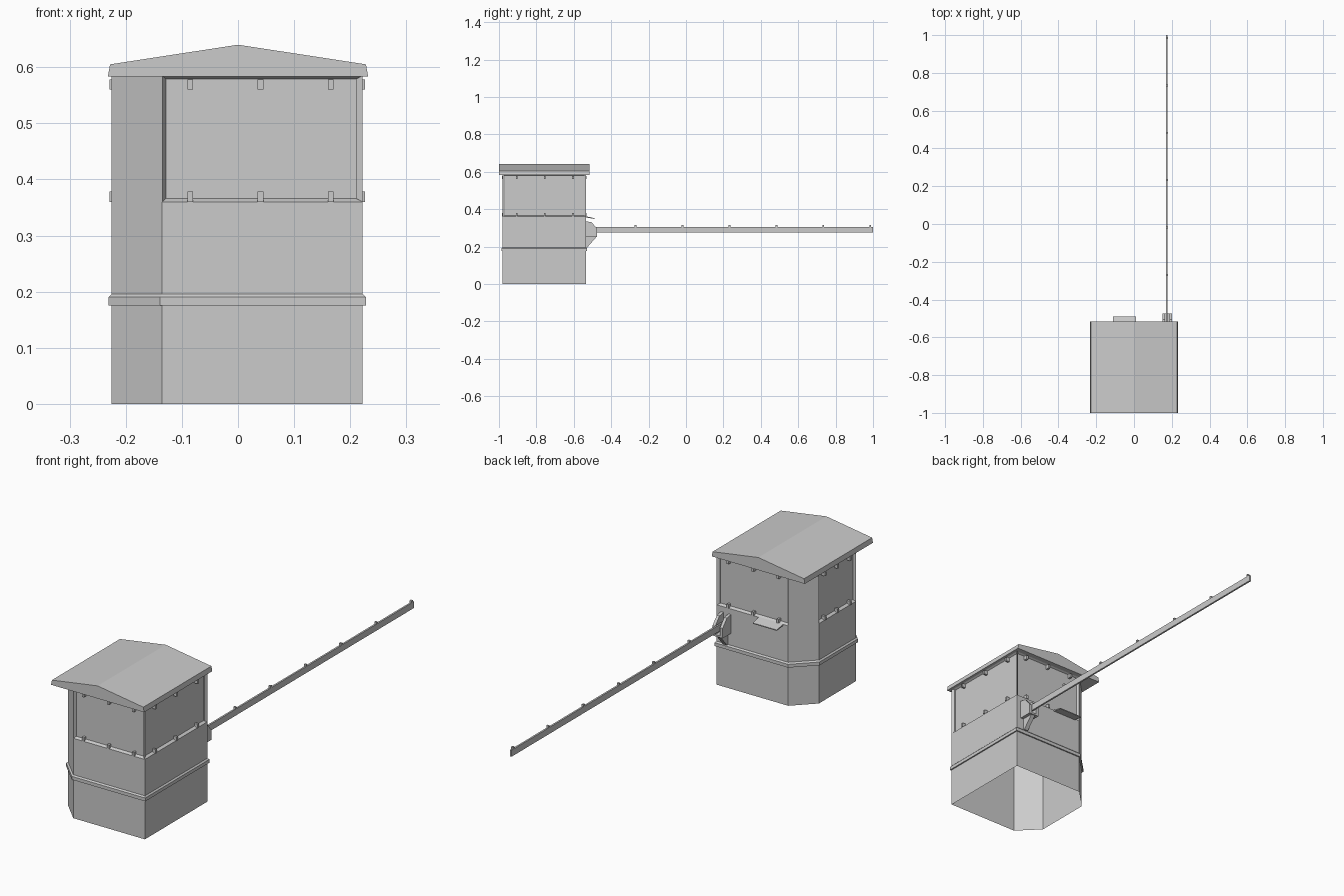
import bpy, bmesh
from mathutils import Vector

cube = bpy.data.objects.get("Cube")
if cube:
    bpy.data.objects.remove(cube)

grey = bpy.data.materials.new("plain_grey")
grey.use_nodes = True
GREY = (0.6, 0.6, 0.6, 1)
grey.diffuse_color = GREY
grey.node_tree.nodes["Principled BSDF"].inputs["Base Color"].default_value = GREY


def finish(name, bm):
    me = bpy.data.meshes.new(name)
    bm.to_mesh(me)
    bm.free()
    me.materials.append(grey)
    ob = bpy.data.objects.new(name, me)
    bpy.context.collection.objects.link(ob)
    return ob


def prism(name, pts, offset):
    """Extrude a flat outline into a closed solid."""
    bm = bmesh.new()
    face = bm.faces.new([bm.verts.new(p) for p in pts])
    out = bmesh.ops.extrude_face_region(bm, geom=[face])["geom"]
    verts = [g for g in out if isinstance(g, bmesh.types.BMVert)]
    bmesh.ops.translate(bm, verts=verts, vec=offset)
    bmesh.ops.recalc_face_normals(bm, faces=bm.faces)
    return finish(name, bm)


def box(name, lo, hi):
    (x0, y0, z0), (x1, y1, z1) = lo, hi
    pts = [(x0, y0, z0), (x1, y0, z0), (x1, y1, z0), (x0, y1, z0)]
    return prism(name, pts, (0, 0, z1 - z0))


def loft(bm, rings):
    """Skin rings of points into walls; returns the faces by level."""
    loops = [[bm.verts.new(p) for p in r] for r in rings]
    n = len(loops[0])
    return [[bm.faces.new((a[i], a[(i + 1) % n], b[(i + 1) % n], b[i]))
             for i in range(n)] for a, b in zip(loops, loops[1:])]


# Booth footprint with both left-hand corners cut off
X0, X1, Y0, Y1, CUT = -0.225, 0.222, -0.98, -0.535, 0.09
CX, CY = (X0 + X1) / 2, (Y0 + Y1) / 2
foot = [(X0 + CUT, Y0), (X1, Y0), (X1, Y1), (X0 + CUT, Y1),
        (X0, Y1 - CUT), (X0, Y0 + CUT)]


def ring(z, grow=0.0):
    s = 1 + grow / (X1 - CX)
    return [(CX + (x - CX) * s, CY + (y - CY) * s, z) for x, y in foot]


# Open shell of walls, with window panels recessed on the four main sides
bm = bmesh.new()
levels = loft(bm, [ring(0), ring(0.36), ring(0.585)])
panels = [levels[1][i] for i in (0, 1, 2, 4)]
bm.normal_update()
bmesh.ops.inset_individual(bm, faces=panels, thickness=0.009, depth=-0.012)
finish("booth_walls", bm)

# Trim band around the waist
bm = bmesh.new()
loft(bm, [ring(0.175), ring(0.175, 0.006), ring(0.19, 0.006), ring(0.196)])
finish("waist_band", bm)

# Low gabled roof
gable = [(-0.232, -1, 0.583), (0.232, -1, 0.583), (0.228, -1, 0.605),
         (0, -1, 0.64), (-0.228, -1, 0.605)]
prism("roof", gable, (0, 0.485, 0))

# Window clips, top and bottom of every panel
W, D = 0.005, 0.004
for z0, z1 in ((0.36, 0.378), (0.56, 0.578)):
    for i in range(3):
        x = -0.085 + 0.125 * i
        for name, y, s in (("front", Y0, 1), ("back", Y1, -1)):
            box(name + "_clip", (x - W, y - s * D, z0), (x + W, y + s * 0.014, z1))
        y = -0.905 + 0.15 * i
        box("side_clip", (X1 - 0.014, y - W, z0), (X1 + D, y + W, z1))
        y = CY + 0.09 * (i - 1)
        box("side_clip", (X0 - D, y - W, z0), (X0 + 0.014, y + W, z1))

# Small sloping service shelf at the back
shelf = [(-0.11, Y1, 0.355), (-0.11, -0.49, 0.348),
         (-0.11, -0.49, 0.352), (-0.11, Y1, 0.362)]
prism("service_shelf", shelf, (0.12, 0, 0))

# Bracket: two cheeks, base and supporting gusset
cheek = [(Y1, 0.335), (-0.505, 0.33), (-0.475, 0.295), (-0.475, 0.25), (Y1, 0.25)]
for x in (0.15, 0.187):
    prism("bracket_cheek", [(x, y, z) for y, z in cheek], (0.013, 0, 0))
box("bracket_base", (0.15, Y1, 0.25), (0.2, -0.475, 0.258))
gusset = [(Y1, 0.25), (-0.48, 0.25), (-0.528, 0.195), (Y1, 0.195)]
prism("bracket_gusset", [(0.165, y, z) for y, z in gusset], (0.02, 0, 0))

# Barrier arm and its row of lamps
box("barrier_arm", (0.17, -0.52, 0.275), (0.178, 1, 0.304))
for i in range(6):
    y = -0.27 + 0.251 * i
    box("arm_lamp", (0.169, y - W, 0.304), (0.179, y + W, 0.314))
